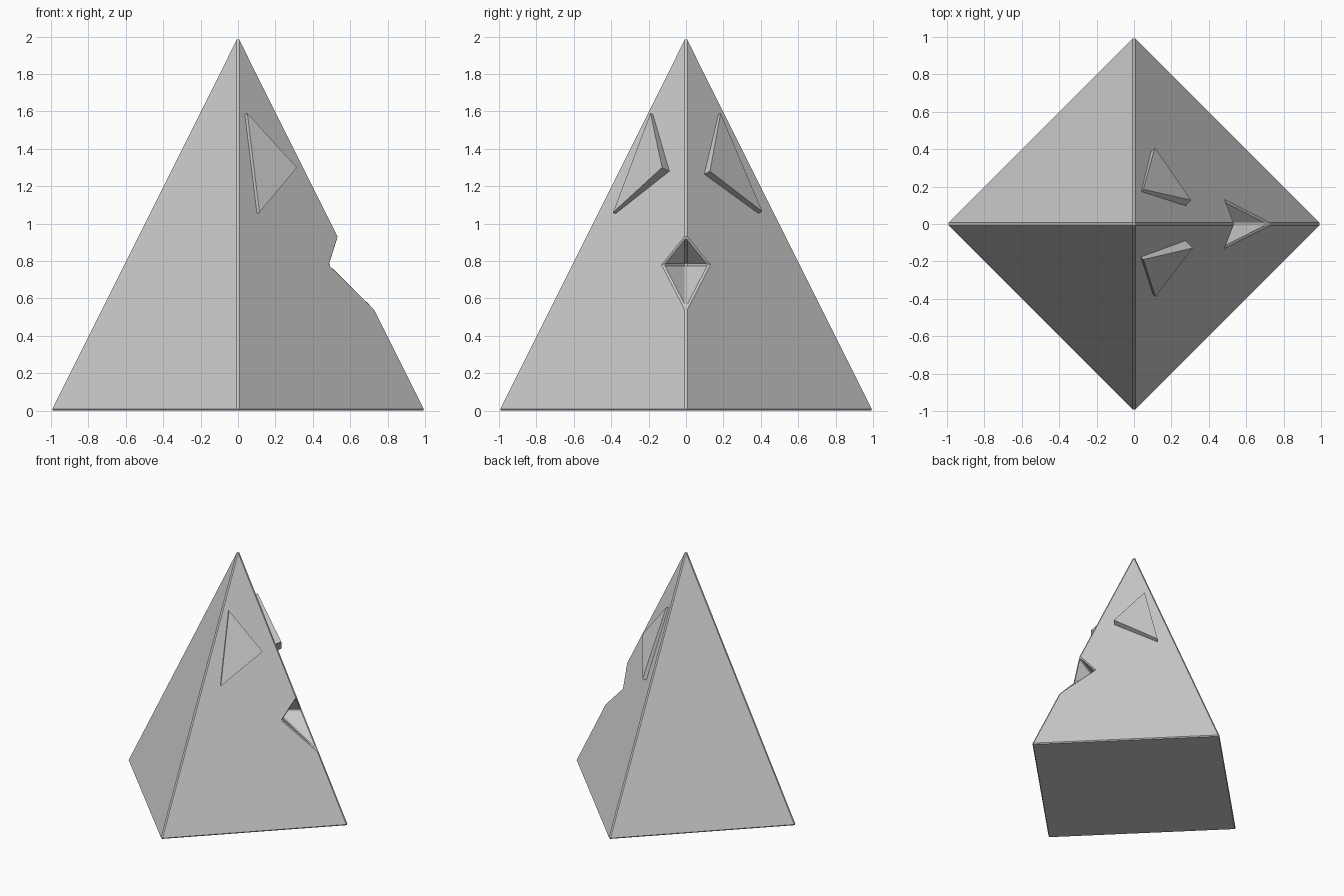
import bpy, bmesh
from mathutils import Vector

if "Cube" in bpy.data.objects:
    bpy.data.objects.remove(bpy.data.objects["Cube"])


def hull_object(name, points):
    """Mesh object from the convex hull of a few points."""
    bm = bmesh.new()
    for p in points:
        bm.verts.new(p)
    bmesh.ops.convex_hull(bm, input=bm.verts)
    bmesh.ops.dissolve_limit(bm, angle_limit=0.01, verts=bm.verts, edges=bm.edges)
    bmesh.ops.recalc_face_normals(bm, faces=bm.faces)
    me = bpy.data.meshes.new(name)
    bm.to_mesh(me)
    bm.free()
    ob = bpy.data.objects.new(name, me)
    bpy.context.collection.objects.link(ob)
    return ob


# Four-sided pyramid body with corners on the axes
R, H = 1.004, 2.01
body = hull_object("pyramid_body",
                   [(R, 0, 0), (0, R, 0), (-R, 0, 0), (0, -R, 0), (0, 0, H)])

# Diamond-shaped mouth: a pointed notch cut into the right-hand edge
rim = [Vector(p) for p in [(.54, 0, .93), (.49, .12, .78), (.73, 0, .545), (.49, -.12, .78)]]
tip = Vector((.34, 0, .78))
cutter = hull_object("mouth_cutter", [tip] + [tip + (p - tip) * 2.2 for p in rim])
cutter.hide_render = True
cutter.hide_viewport = True

cut = body.modifiers.new("mouth", 'BOOLEAN')
cut.operation = 'DIFFERENCE'
cut.solver = 'EXACT'
cut.object = cutter

# Narrow chamfer on every edge
bev = body.modifiers.new("chamfer", 'BEVEL')
bev.width = 0.009
bev.segments = 1
bev.limit_method = 'ANGLE'

# Triangular eye plates standing slightly proud of the two right-hand faces
eyes = {
    "eye_front": [(.05, -.19, 1.59), (.315, -.128, 1.30), (.115, -.39, 1.06)],
    "eye_back": [(.05, .185, 1.59), (.305, .128, 1.28), (.112, .408, 1.065)],
}
for name, tri in eyes.items():
    side = -1 if name == "eye_front" else 1
    n = Vector((1, side, .5)).normalized()
    pts = []
    for p in map(Vector, tri):
        height = (p - Vector((1, 0, 0))).dot(n)
        pts += [p, p - n * (height + 0.01)]
    hull_object(name, pts)
